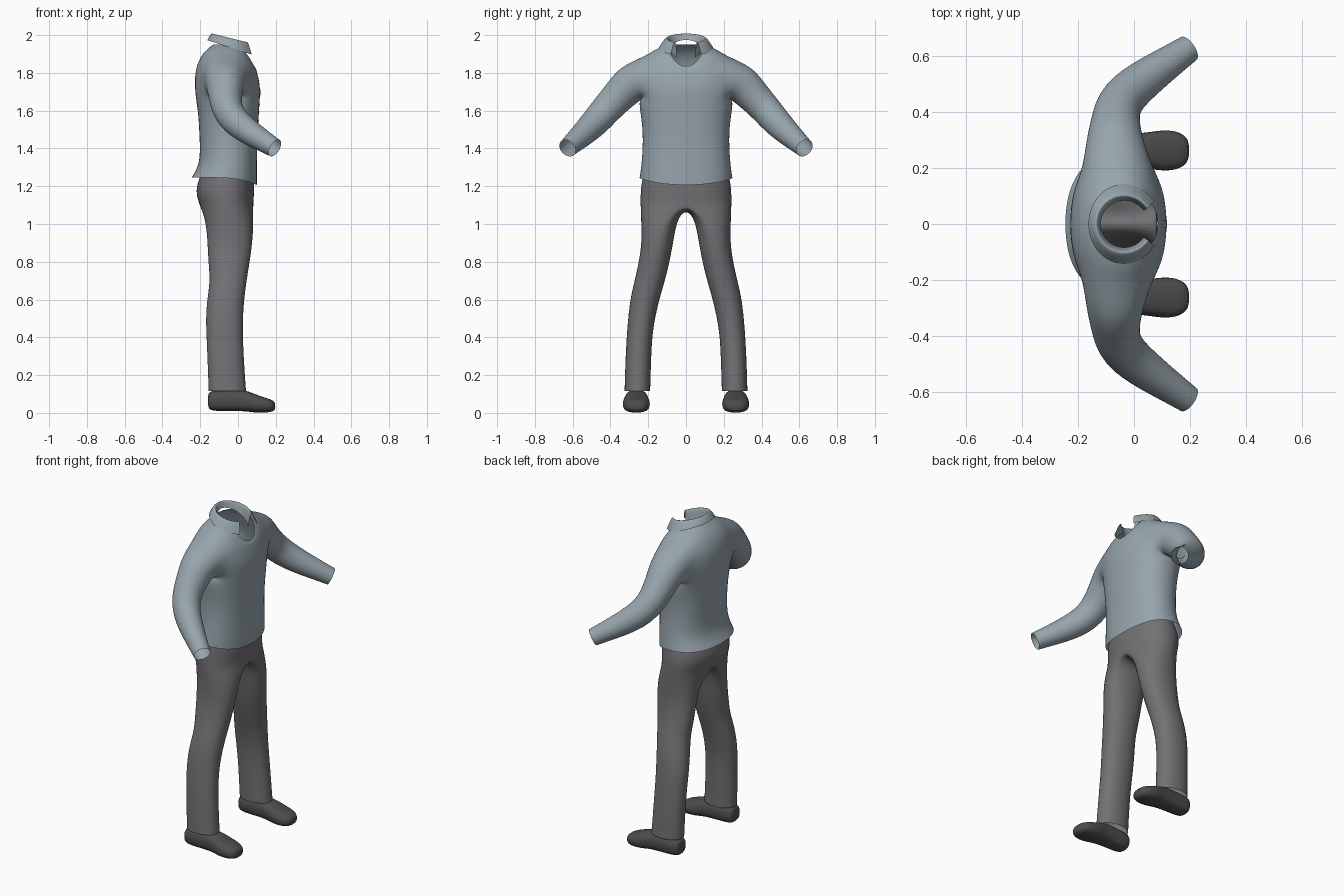
import bpy, bmesh
from math import sin, cos, pi
from mathutils import Vector

cube = bpy.data.objects.get("Cube")
if cube:
    bpy.data.objects.remove(cube)


def material(name, rgb):
    m = bpy.data.materials.new(name)
    m.use_nodes = True
    m.diffuse_color = (*rgb, 1)
    m.node_tree.nodes["Principled BSDF"].inputs["Base Color"].default_value = (*rgb, 1)
    return m


BLUE = material("dusty_blue_cloth", (0.31, 0.375, 0.415))
GREY = material("warm_grey_cloth", (0.175, 0.165, 0.175))
DARK = material("charcoal_leather", (0.075, 0.075, 0.077))
GROW = 1.025  # offsets the shrinkage of subdivision


def finish(name, bm, mat, mirror=True):
    """Turn a half cage into a mirrored, smooth object."""
    bmesh.ops.recalc_face_normals(bm, faces=bm.faces)
    mesh = bpy.data.meshes.new(name)
    bm.to_mesh(mesh)
    bm.free()
    mesh.materials.append(mat)
    mesh.shade_smooth()
    ob = bpy.data.objects.new(name, mesh)
    bpy.context.collection.objects.link(ob)
    if mirror:
        mod = ob.modifiers.new("mirror", 'MIRROR')
        mod.use_axis = (False, True, False)
    sub = ob.modifiers.new("smooth", 'SUBSURF')
    sub.levels = sub.render_levels = 2
    sub.boundary_smooth = 'PRESERVE_CORNERS'
    return ob


def strip(bm, a, b, closed=False, skip=()):
    """Join two equal rows of vertices with quads."""
    n = len(a)
    for i in range(n if closed else n - 1):
        if i not in skip:
            j = (i + 1) % n
            bm.faces.new((a[i], a[j], b[j], b[i]))


def soft(v, p=0.88):
    """Slightly squared sine or cosine."""
    return (abs(v) ** p) * (1 if v > 0 else -1) if abs(v) > 1e-6 else 0


# Shirt body: height, back x, front x, half width, front dip
bm = bmesh.new()
body = [(1.245, -.245, .10, .245, .04), (1.31, -.205, .10, .235, .02),
        (1.40, -.20, .10, .228, 0), (1.50, -.205, .105, .228, 0),
        (1.59, -.21, .11, .24, 0), (1.66, -.222, .115, .25, 0),
        (1.75, -.23, .117, .26, .03), (1.83, -.222, .108, .25, .06),
        (1.89, -.195, .10, .215, .09), (1.925, -.165, .095, .165, .105),
        (1.95, -.13, .085, .10, .12)]
rows = []
for z, back, front, half, dip in body:
    mid, rad = (front + back) / 2, (front - back) / 2 * GROW
    row = []
    for k in range(9):
        c, s = soft(cos(pi * k / 8)), soft(sin(pi * k / 8))
        row.append(bm.verts.new((mid + rad * c, half * s * GROW, z - dip * max(c, 0) ** 2)))
    rows.append(row)
LOW, HIGH = 5, 8
for i in range(len(rows) - 1):
    strip(bm, rows[i], rows[i + 1], skip=range(2, 6) if LOW <= i < HIGH else ())

# Sleeve grows out of the armhole
loop = (rows[LOW][2:7] + [rows[i][6] for i in range(LOW + 1, HIGH)]
        + rows[HIGH][6:1:-1] + [rows[i][2] for i in range(HIGH - 1, LOW, -1)])
sleeve = [((-.07, .22, 1.79), .12), ((-.068, .285, 1.752), .105), ((-.068, .35, 1.685), .09),
          ((-.06, .42, 1.61), .082), ((-.02, .475, 1.545), .078),
          ((.06, .535, 1.485), .068), ((.13, .583, 1.442), .058), ((.195, .627, 1.402), .05)]
path = [Vector(p) for p, r in sleeve]
for i in range(1, len(path)):
    t = (path[min(i + 1, len(path) - 1)] - path[i - 1]).normalized()
    fore = Vector((1, 0, 0))
    fore = (fore - t * fore.dot(t)).normalized()
    up = fore.cross(t)
    ring = []
    for k in range(14):
        a = -pi / 2 + (2 - k) * 2 * pi / 14
        ring.append(bm.verts.new(path[i] + (fore * cos(a) + up * sin(a)) * sleeve[i][1] * GROW))
    strip(bm, loop, ring, closed=True)
    loop = ring
bmesh.ops.delete(bm, geom=[v for v in bm.verts if not v.link_faces], context='VERTS')
shirt = finish("shirt", bm, BLUE)

# Collar: inner stand, fold, and outer flap
bm = bmesh.new()
previous = None
for rx, ry, z, slope in [(.085, .085, 1.925, .05), (.092, .092, 1.96, .035),
                         (.10, .10, 1.99, .022), (.112, .118, 1.975, .03), (.13, .145, 1.932, .042)]:
    row = []
    for k in range(9):
        a = pi * (.19 + .81 * k / 8)
        row.append(bm.verts.new((-.035 + rx * cos(a), ry * sin(a), z - slope * cos(a))))
    if previous:
        strip(bm, previous, row)
    previous = row
finish("collar", bm, BLUE)

# Button placket laid on the shirt front
bm = bmesh.new()
previous = None
for k in range(17):
    z = 1.215 + .59 * k / 16
    row = [bm.verts.new((.13, y, z)) for y in (-.014, 0, .014)]
    if previous:
        strip(bm, previous, row)
    previous = row
placket = finish("placket", bm, BLUE, mirror=False)
wrap = placket.modifiers.new("lay_on_shirt", 'SHRINKWRAP')
wrap.target = shirt
wrap.offset = 0.002

# Trousers: the hips share their outer half ring with the leg
bm = bmesh.new()


def leg_ring(z, back, front, inner, mid, outer, count=16, sag=0):
    xc, rad = (front + back) / 2, (front - back) / 2 * GROW
    ring = []
    for k in range(count):
        c, s = soft(cos(pi * k / 8), .92), soft(sin(pi * k / 8), .92)
        y = mid + ((outer - mid) if s > 0 else (mid - inner)) * s * GROW
        ring.append(bm.verts.new((xc + rad * c, y, z + min(s, 0) * sag)))
    return ring


hips = [leg_ring(z, back, front, 0, 0, half, count=9) for z, back, front, half in
        [(1.30, -.18, .08, .215), (1.22, -.215, .085, .235), (1.16, -.222, .085, .24)]]
previous = leg_ring(1.11, -.205, .08, 0, 0, .24, sag=.04)
for a, b in zip(hips, hips[1:] + [previous[:9]]):
    strip(bm, a, b)
for spec in [(1.045, -.18, .08, .035, .085, .238), (.97, -.165, .08, .058, .13, .235),
             (.88, -.16, .073, .072, .15, .236), (.78, -.155, .058, .092, .17, .253),
             (.70, -.147, .045, .112, .19, .272), (.60, -.163, .032, .142, .215, .295),
             (.50, -.17, .025, .165, .235, .306), (.40, -.166, .025, .18, .247, .314),
             (.26, -.16, .032, .186, .255, .321), (.115, -.155, .042, .19, .257, .325)]:
    ring = leg_ring(*spec)
    strip(bm, previous, ring, closed=True)
    previous = ring
finish("trousers", bm, GREY)

# Shoes: rounded sections from heel to toe
bm = bmesh.new()
previous = None
for x, half, low, top in [(-.16, .036, .03, .10), (-.145, .055, .008, .12), (-.06, .058, .008, .125),
                          (.035, .062, .008, .125), (.085, .072, 0, .102), (.14, .073, 0, .084),
                          (.18, .057, .004, .07), (.198, .03, .015, .055)]:
    ring = []
    for k in range(12):
        c, s = soft(cos(pi * k / 6), .75), soft(sin(pi * k / 6), .75)
        ring.append(bm.verts.new((x, .263 + half * c * GROW, (low + top) / 2 + (top - low) / 2 * s)))
    if previous:
        strip(bm, previous, ring, closed=True)
    else:
        bm.faces.new(ring)
    previous = ring
bm.faces.new(previous)
finish("shoes", bm, DARK)
